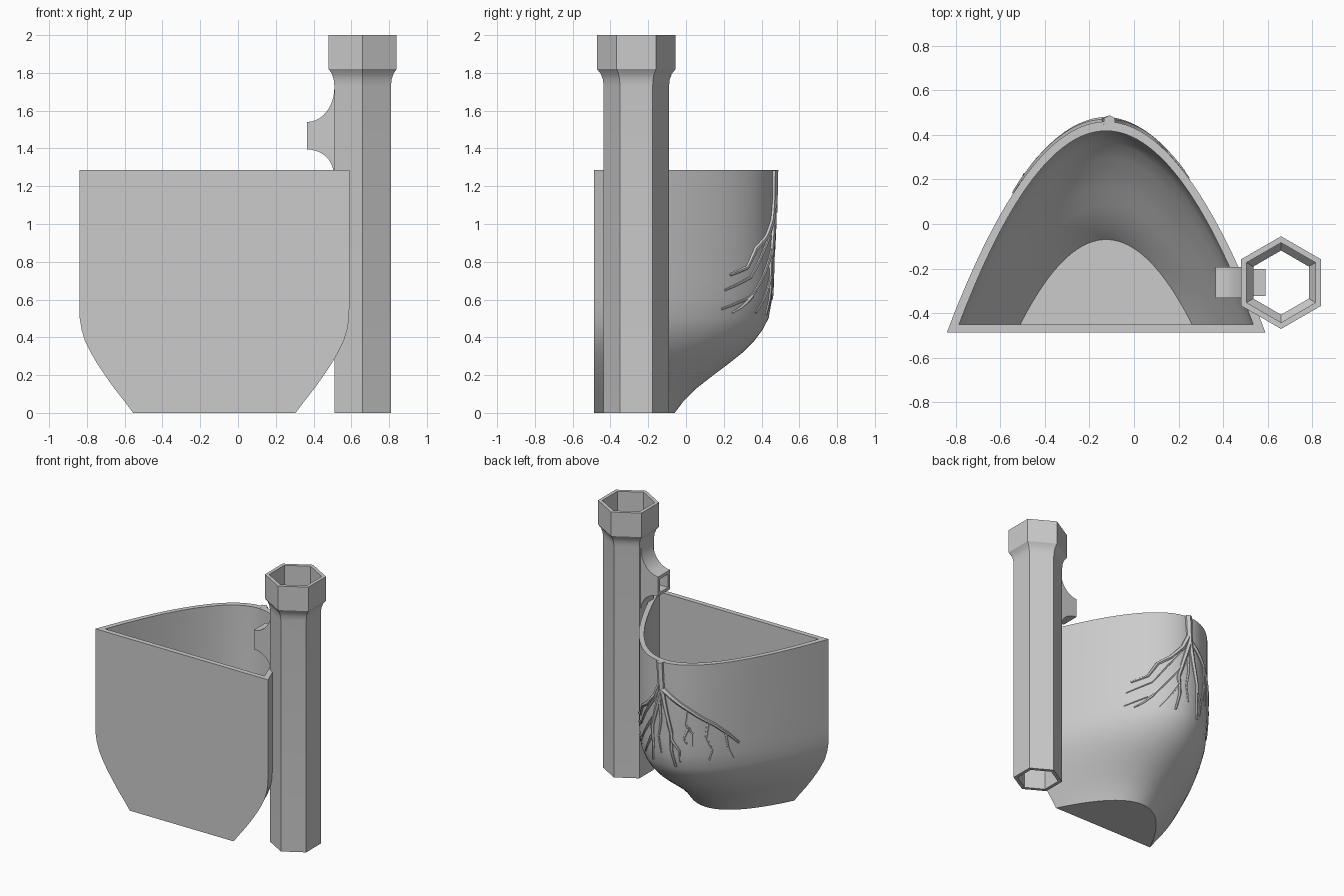
import bpy, bmesh, math
from mathutils import Vector

cube = bpy.data.objects.get("Cube")
if cube:
    bpy.data.objects.remove(cube)

grey = bpy.data.materials.new("plain grey")
grey.use_nodes = True
grey.diffuse_color = (0.6, 0.6, 0.6, 1)
grey.node_tree.nodes["Principled BSDF"].inputs["Base Color"].default_value = (0.6, 0.6, 0.6, 1)

CX, FRONT, TOP = -0.125, -0.487, 1.285


def finish(name, bm, smooth=True):
    bmesh.ops.recalc_face_normals(bm, faces=bm.faces)
    mesh = bpy.data.meshes.new(name)
    bm.to_mesh(mesh)
    bm.free()
    obj = bpy.data.objects.new(name, mesh)
    bpy.context.collection.objects.link(obj)
    mesh.materials.append(grey)
    if smooth:
        shade(obj)
    return obj


def select(obj):
    bpy.ops.object.select_all(action='DESELECT')
    obj.select_set(True)
    bpy.context.view_layer.objects.active = obj


def shade(obj):
    select(obj)
    bpy.ops.object.shade_smooth_by_angle(angle=math.radians(30))


def loft(name, rings, caps):
    """Skin closed rings; cap both ends, or join the last ring to the first."""
    bm = bmesh.new()
    loops = [[bm.verts.new(p) for p in ring] for ring in rings]
    n = len(loops[0])
    pairs = list(zip(loops, loops[1:]))
    if caps:
        bm.faces.new(loops[0])
        bm.faces.new(loops[-1])
    else:
        pairs.append((loops[-1], loops[0]))
    for a, b in pairs:
        for i in range(n):
            j = (i + 1) % n
            bm.faces.new((a[i], a[j], b[j], b[i]))
    return finish(name, bm)


def prism(name, outline, y, half):
    """Extrude an x-z outline along y."""
    return loft(name, [[(x, y + s * half, z) for x, z in outline] for s in (-1, 1)], True)


def cut(obj, cutter):
    select(obj)
    mod = obj.modifiers.new("opening", 'BOOLEAN')
    mod.object = cutter
    mod.solver = 'EXACT'
    bpy.ops.object.modifier_apply(modifier=mod.name)


# Planter: height, half width, back depth of a parabolic section
ROWS = [(0, .43, -.06), (.06, .475, -.015), (.13, .53, .055), (.2, .58, .145),
        (.26, .62, .225), (.32, .655, .30), (.38, .685, .36), (.44, .703, .405),
        (.5, .713, .437), (.6, .715, .455), (.7, .715, .46), (TOP, .715, .46)]


def section(z, w, back, front, steps=48):
    us = [2 * i / steps - 1 for i in range(steps + 1)]
    return [(CX + w * u, back - (back - front) * u * u, z) for u in us]


outer = [section(z, w, b, FRONT) for z, w, b in ROWS]
inner = [section(.05, .385, -.07, -.45)]
for z, w, b in ROWS[2:]:
    dw, db = (.065, .06) if z < .4 else (.055, .042)
    inner.append(section(z, w - dw, b - db, -.45))
loft("planter", outer + inner[::-1], True)

# Hexagonal downpipe with a flared socket
PX, PY = 0.66, -0.263
PIPE = [(.173, 0), (.173, 1.73), (.177, 1.765), (.188, 1.795), (.208, 1.82), (.208, 2),
        (.179, 2), (.179, 1.82), (.144, 1.78), (.144, 0)]


def hexagon(r, z):
    angles = [math.radians(30 + 60 * k) for k in range(6)]
    return [(PX + r * math.cos(a), PY + r * math.sin(a), z) for a in angles]


pipe = loft("downpipe", [hexagon(r, z) for r, z in PIPE], False)


# Spout with concave fillets above and below
def fillet(cz, rx, rz, sign):
    angles = [math.pi / 2 * i / 10 for i in range(11)]
    return [(.365 + rx * math.cos(a), cz + sign * rz * math.sin(a)) for a in angles]


outline = [(.53, 1.72)] + fillet(1.72, .145, .18, -1) + fillet(1.27, .14, .125, 1)[::-1] + [(.53, 1.27)]
spout = prism("spout", outline, PY, .07)
cutter = prism("spout_cutter", [(.3, 1.417), (.62, 1.417), (.62, 1.517), (.3, 1.517)], PY, .048)
cut(spout, cutter)
cut(pipe, cutter)
bpy.data.objects.remove(cutter)
shade(spout)
shade(pipe)
prism("spout_ramp", [(.525, 1.27), (.59, 1.417), (.525, 1.417)], PY, .06)


# Roots spreading over the back, following the planter surface
def on_wall(d, z):
    for (z0, w0, b0), (z1, w1, b1) in zip(ROWS, ROWS[1:]):
        if z <= z1:
            t = (z - z0) / (z1 - z0)
            w, b = w0 + t * (w1 - w0), b0 + t * (b1 - b0)
            return Vector((CX + d, b - (b - FRONT) * (d / w) ** 2, z))


def root(name, path, r0, r1):
    curve = bpy.data.curves.new(name, 'CURVE')
    curve.dimensions = '3D'
    curve.bevel_depth = 1
    curve.bevel_resolution = 1
    curve.use_fill_caps = True
    # subdivide so that long spans hug the wall
    fine = []
    for (d0, z0), (d1, z1) in zip(path, path[1:]):
        fine += [(d0 + (d1 - d0) * k / 3, z0 + (z1 - z0) * k / 3) for k in range(3)]
    fine.append(path[-1])
    spline = curve.splines.new('POLY')
    spline.points.add(len(fine) - 1)
    for i, (p, (d, z)) in enumerate(zip(spline.points, fine)):
        p.co = (*on_wall(d, z), 1)
        p.radius = r0 + (r1 - r0) * i / (len(fine) - 1)
    obj = bpy.data.objects.new(name, curve)
    bpy.context.collection.objects.link(obj)
    curve.materials.append(grey)
    select(obj)
    bpy.ops.object.convert(target='MESH')
    shade(bpy.context.object)


root("root_trunk", [(.015, TOP), (.01, 1.18), (0, 1.06)], .029, .024)
BIG = [
    [(0, 1.09), (-.08, 1.03), (-.18, .95), (-.31, .83), (-.37, .75), (-.415, .67)],
    [(0, 1.08), (-.03, .93), (-.07, .77), (-.07, .64), (-.09, .51)],
    [(0, 1.15), (.06, 1.02), (.14, .93), (.22, .87), (.27, .77), (.35, .73)],
    [(0, 1.08), (.05, .92), (.09, .78), (.08, .65), (.1, .52)],
]
SMALL = [
    [(-.17, .95), (-.16, .84), (-.2, .77), (-.2, .68)],
    [(-.18, .82), (-.15, .73), (-.17, .69)],
    [(-.28, .85), (-.27, .73), (-.3, .64), (-.28, .56)],
    [(-.36, .76), (-.37, .65), (-.39, .56)],
    [(-.07, .72), (-.12, .64), (-.12, .55)],
    [(.07, .99), (.17, .85), (.25, .72), (.37, .65)],
    [(.06, .88), (.15, .75), (.24, .62), (.375, .55)],
    [(.24, .62), (.29, .56), (.33, .53)],
    [(.09, .72), (.15, .61), (.2, .53)],
    [(.02, .98), (.01, .85), (.03, .72), (.01, .6)],
]
for i, path in enumerate(BIG):
    root(f"main_root_{i + 1}", path, .021, .008)
for i, path in enumerate(SMALL):
    root(f"side_root_{i + 1}", path, .013, .006)
